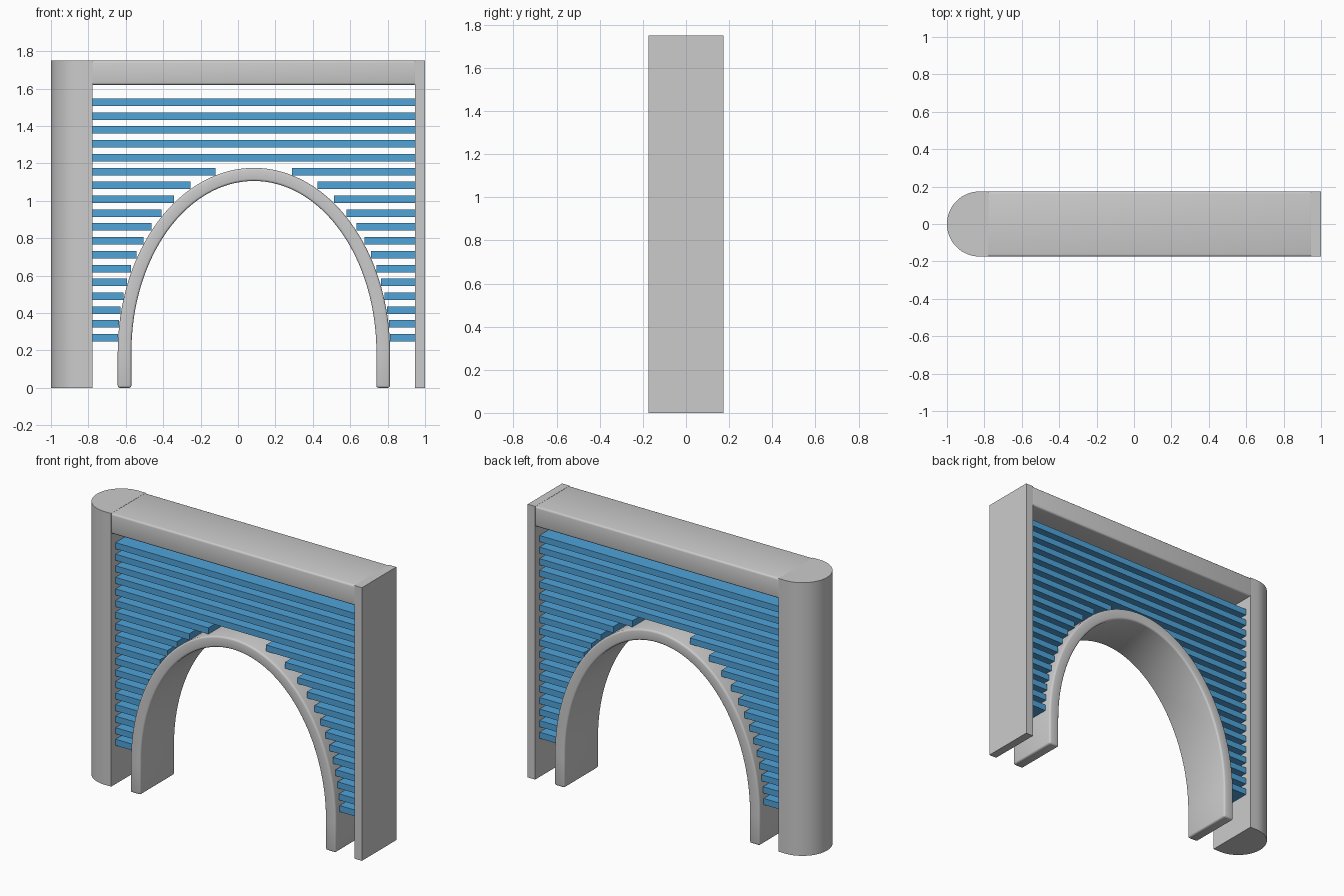
import bpy, bmesh, math

if "Cube" in bpy.data.objects:
    bpy.data.objects.remove(bpy.data.objects["Cube"])

D = 0.174            # half depth of the frame
TOP = 1.75
CX, SPRING = 0.085, 0.19   # arch centre and height where its curve starts


def prism(name, pts, axis, lo, hi, bevel=0.0):
    """Extrude a 2D outline: axis 'z' takes (x, y) points, axis 'y' takes (x, z)."""
    bm = bmesh.new()
    place = (lambda p, h: (p[0], p[1], h)) if axis == 'z' else (lambda p, h: (p[0], h, p[1]))
    a = [bm.verts.new(place(p, lo)) for p in pts]
    b = [bm.verts.new(place(p, hi)) for p in pts]
    n = len(pts)
    bm.faces.new(a)
    bm.faces.new(b)
    for i in range(n):
        j = (i + 1) % n
        bm.faces.new((a[i], a[j], b[j], b[i]))
    bmesh.ops.recalc_face_normals(bm, faces=bm.faces)
    me = bpy.data.meshes.new(name)
    bm.to_mesh(me)
    bm.free()
    ob = bpy.data.objects.new(name, me)
    bpy.context.collection.objects.link(ob)
    bpy.ops.object.select_all(action='DESELECT')
    ob.select_set(True)
    bpy.context.view_layer.objects.active = ob
    if bevel:
        m = ob.modifiers.new("edge_rounding", 'BEVEL')
        m.width, m.segments, m.limit_method = bevel, 3, 'ANGLE'
        bpy.ops.object.modifier_apply(modifier=m.name)
    bpy.ops.object.shade_smooth_by_angle(angle=math.radians(35))
    return ob


def box(name, x0, x1, z0, z1, d=D, bevel=0.0):
    return prism(name, [(x0, z0), (x1, z0), (x1, z1), (x0, z1)], 'y', -d, d, bevel)


# Left pillar with a half-round outer end
N = 32
arc = [(-1 + D - D * math.sin(math.pi * i / N), D * math.cos(math.pi * i / N)) for i in range(N + 1)]
prism("rounded_pillar", arc + [(-0.777, -D), (-0.777, D)], 'z', 0, TOP)

# Right post and top beam
box("right_post", 0.947, 1.0, 0, TOP)
box("top_beam", -0.785, 0.955, 1.62, TOP, bevel=0.012)


# Elliptical arch on short straight legs
def arch_line(a, top, n=64):
    curve = [(CX - a * math.cos(math.pi * i / n),
              SPRING + (top - SPRING) * math.sin(math.pi * i / n)) for i in range(n + 1)]
    return [(CX - a, 0)] + curve + [(CX + a, 0)]


A, APEX = 0.728, 1.176
outer = arch_line(A, APEX)
inner = arch_line(A - 0.073, APEX - 0.07)
bm = bmesh.new()
rows = [[bm.verts.new((x, y, z)) for x, z in line]
        for line, y in ((outer, -D), (inner, -D), (inner, D), (outer, D))]
for r in range(4):
    p, q = rows[r], rows[(r + 1) % 4]
    for i in range(len(p) - 1):
        bm.faces.new((p[i], p[i + 1], q[i + 1], q[i]))
for end in (0, -1):
    bm.faces.new([row[end] for row in rows])
bmesh.ops.recalc_face_normals(bm, faces=bm.faces)
me = bpy.data.meshes.new("arch")
bm.to_mesh(me)
bm.free()
arch = bpy.data.objects.new("arch", me)
bpy.context.collection.objects.link(arch)
bpy.ops.object.select_all(action='DESELECT')
arch.select_set(True)
bpy.context.view_layer.objects.active = arch
m = arch.modifiers.new("edge_rounding", 'BEVEL')
m.width, m.segments, m.limit_method = 0.012, 3, 'ANGLE'
bpy.ops.object.modifier_apply(modifier=m.name)
bpy.ops.object.shade_smooth_by_angle(angle=math.radians(35))

# Blue slats, cut short where they meet the arch
blue = bpy.data.materials.new("slat_blue")
blue.diffuse_color = (0.08, 0.37, 0.70, 1)
blue.use_nodes = True
blue.node_tree.nodes["Principled BSDF"].inputs["Base Color"].default_value = blue.diffuse_color
L, R = -0.777, 0.947
for i in range(18):
    z = 1.527 - i * 0.0741
    z0, z1 = z - 0.02, z + 0.02
    t = (z0 - SPRING) / (APEX - SPRING)
    if t >= 1:
        slats = [box(f"slat_{i + 1}", L, R, z0, z1, 0.13)]
    else:
        half = A * math.sqrt(1 - t * t)
        slats = [box(f"slat_{i + 1}_left", L, CX - half, z0, z1, 0.13),
                 box(f"slat_{i + 1}_right", CX + half, R, z0, z1, 0.13)]
    for s in slats:
        s.data.materials.append(blue)
